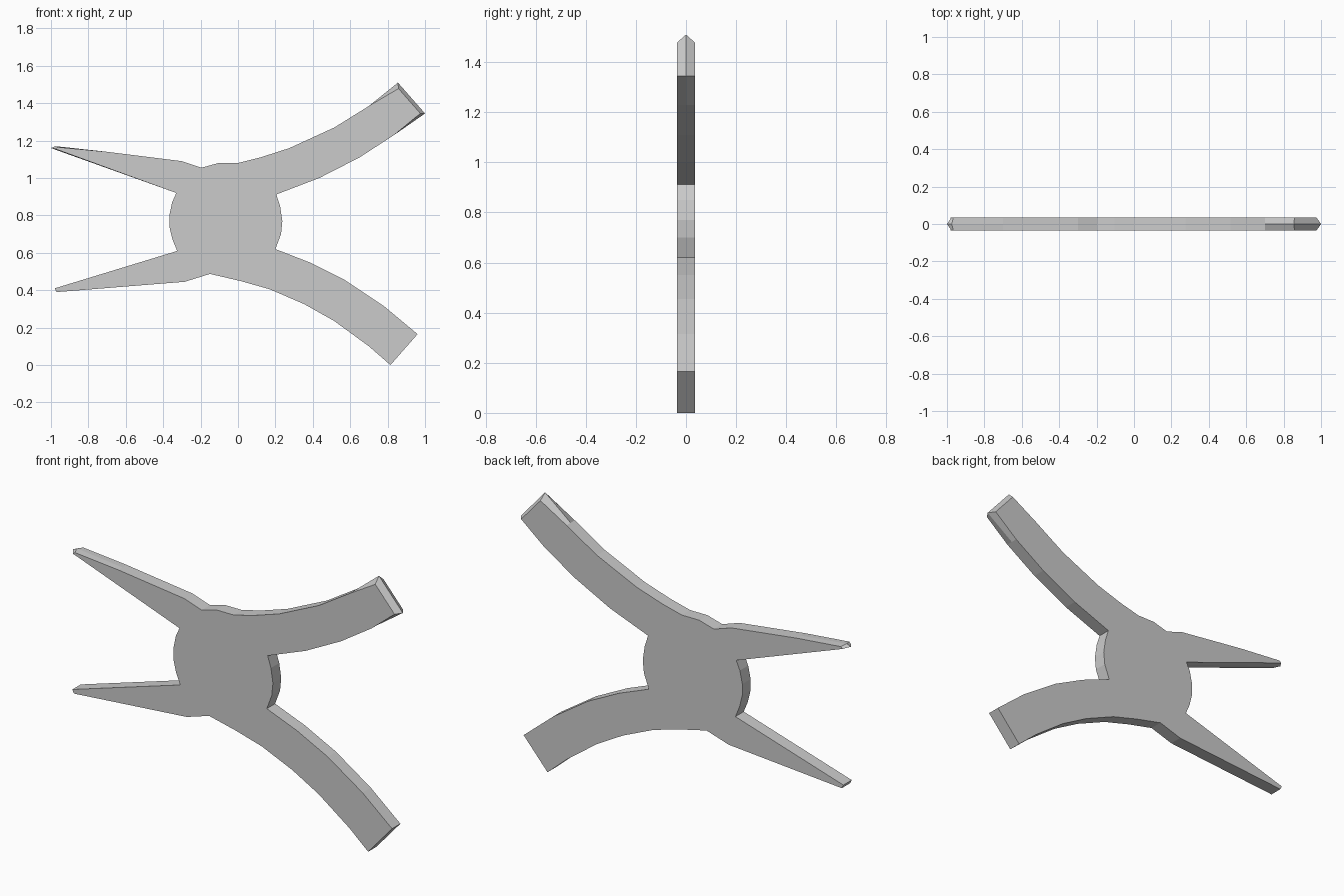
import bpy, bmesh

if "Cube" in bpy.data.objects:
    bpy.data.objects.remove(bpy.data.objects["Cube"])

HALF = 0.036  # half thickness of the flat plate

# Outline sections in (x, z), running clockwise seen from the front
upper_jaw = [(-0.33, 0.92), (-1.0, 1.16), (-0.975, 1.17), (-0.70, 1.14), (-0.30, 1.09), (-0.195, 1.055)]
upper_handle = [(-0.105, 1.08), (0.0, 1.08), (0.12, 1.11), (0.275, 1.16), (0.515, 1.27), (0.70, 1.385),
                (0.855, 1.51), (1.0, 1.345), (0.835, 1.23), (0.65, 1.11), (0.435, 1.0), (0.205, 0.912)]
hub_right = [(0.225, 0.85), (0.237, 0.77), (0.23, 0.70)]
lower_handle = [(0.20, 0.62), (0.38, 0.55), (0.57, 0.455), (0.78, 0.315), (0.96, 0.165), (0.815, 0.0),
                (0.70, 0.10), (0.515, 0.235), (0.355, 0.325), (0.17, 0.405), (0.01, 0.45)]
lower_jaw = [(-0.15, 0.487), (-0.285, 0.445), (-0.97, 0.39), (-0.98, 0.41), (-0.325, 0.61)]
hub_left = [(-0.35, 0.67), (-0.367, 0.74), (-0.367, 0.80), (-0.352, 0.87)]
outline = upper_jaw + upper_handle + hub_right + lower_handle + lower_jaw + hub_left

# Tips that come to a ridge at mid thickness: offset of their outer faces
ridged = {(-1.0, 1.16): (0.025, -0.005), (-0.975, 1.17): (0.01, -0.005),
          (0.855, 1.51): (0.003, -0.032), (1.0, 1.345): (-0.025, 0.0)}


def layer(bm, y, pull):
    """One ring of the outline at depth y, with the ridged tips pulled in."""
    ring = []
    for p in outline:
        dx, dz = ridged.get(p, (0, 0)) if pull else (0, 0)
        ring.append(bm.verts.new((p[0] + dx, y, p[1] + dz)))
    return ring


bm = bmesh.new()
rings = [layer(bm, -HALF, True), layer(bm, 0, False), layer(bm, HALF, True)]

# Edge walls between the rings
n = len(outline)
for a, b in zip(rings, rings[1:]):
    for i in range(n):
        j = (i + 1) % n
        bm.faces.new((a[i], a[j], b[j], b[i]))

# Flat front and back
caps = [bm.faces.new(rings[0]), bm.faces.new(rings[2])]
bmesh.ops.recalc_face_normals(bm, faces=bm.faces)
bmesh.ops.triangulate(bm, faces=caps)

mesh = bpy.data.meshes.new("plier_plate")
bm.to_mesh(mesh)
bm.free()
bpy.context.collection.objects.link(bpy.data.objects.new("plier_plate", mesh))
